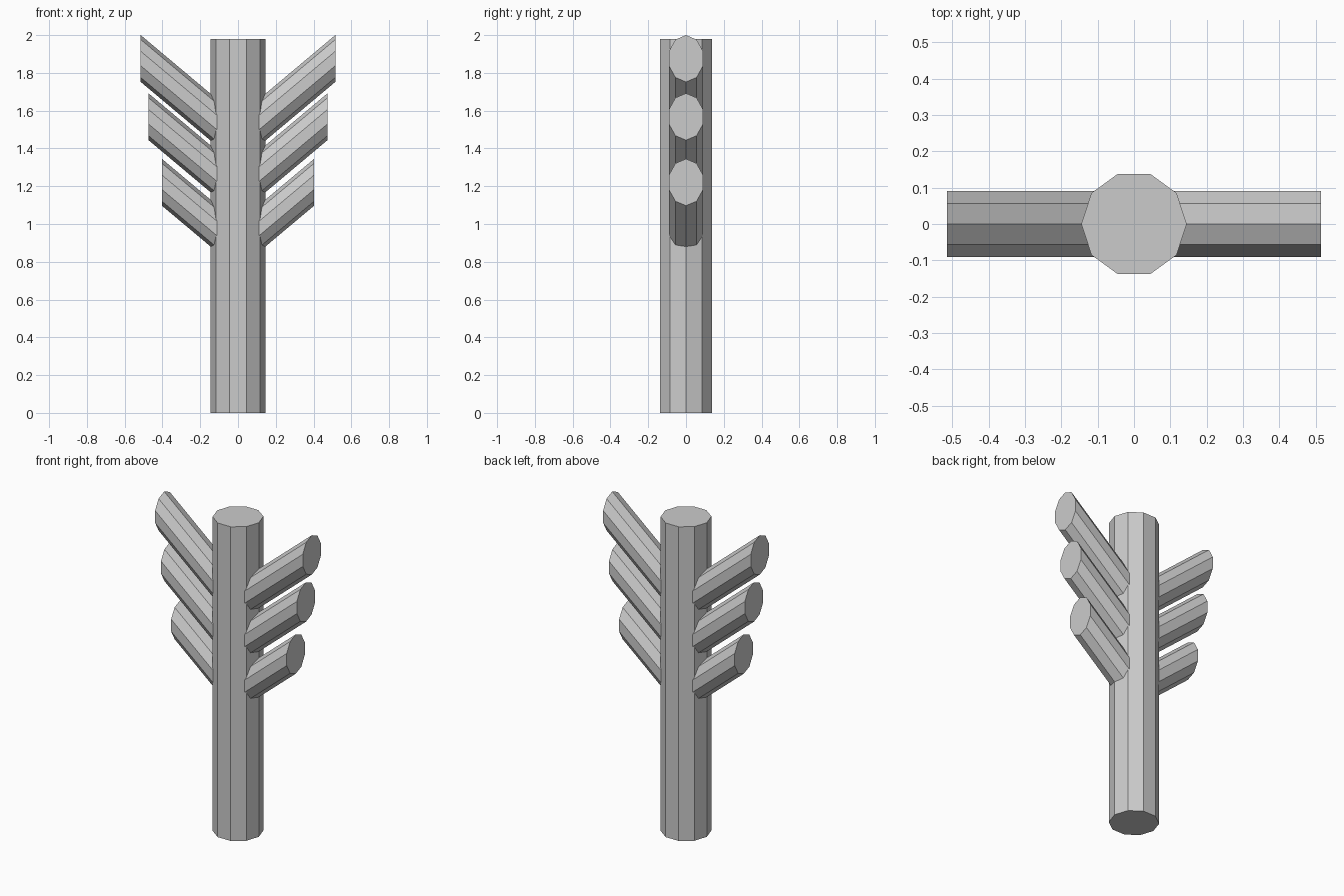
import bpy, bmesh, math

if "Cube" in bpy.data.objects:
    bpy.data.objects.remove(bpy.data.objects["Cube"])

SIDES = 10


def loft(name, rings):
    """Closed prism through equal-sized rings of points."""
    bm = bmesh.new()
    loops = [[bm.verts.new(p) for p in ring] for ring in rings]
    for a, b in zip(loops, loops[1:]):
        for i in range(SIDES):
            j = (i + 1) % SIDES
            bm.faces.new((a[i], a[j], b[j], b[i]))
    bm.faces.new(loops[0])
    bm.faces.new(loops[-1])
    bmesh.ops.recalc_face_normals(bm, faces=bm.faces)
    mesh = bpy.data.meshes.new(name)
    bm.to_mesh(mesh)
    bm.free()
    obj = bpy.data.objects.new(name, mesh)
    bpy.context.collection.objects.link(obj)
    return obj


angles = [2 * math.pi * i / SIDES for i in range(SIDES)]

# Ten-sided upright trunk
loft("trunk", [[(0.145 * math.cos(a), 0.145 * math.sin(a), z) for a in angles]
               for z in (0, 1.98)])

# Rising branches, ends cut vertically, rooted just inside the trunk
RADIUS = 0.095
SLOPE = math.radians(40)
ROOT = 0.10


def branch_ring(x, zc, side):
    rz = RADIUS / math.cos(SLOPE)
    return [(side * x, RADIUS * math.sin(a), zc + rz * math.cos(a)) for a in angles]


for level, tip_x, tip_z in (("lower", 0.403, 1.221),
                            ("middle", 0.474, 1.568),
                            ("upper", 0.515, 1.876)):
    root_z = tip_z - (tip_x - ROOT) * math.tan(SLOPE)
    for label, side in (("right", 1), ("left", -1)):
        loft(f"{level}_{label}_branch",
             [branch_ring(ROOT, root_z, side), branch_ring(tip_x, tip_z, side)])
